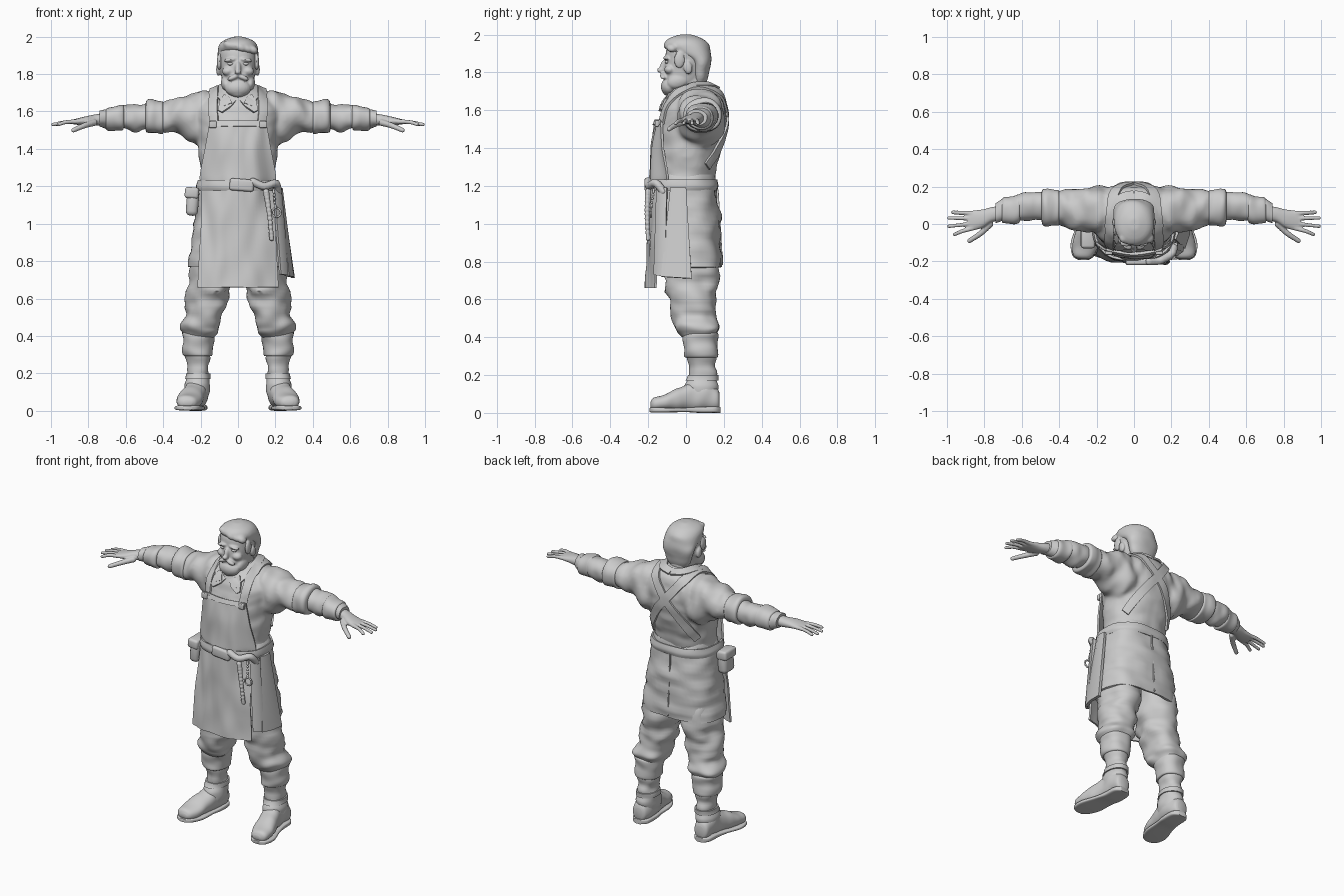
import bpy, bmesh, math
from mathutils import Vector, Matrix, Euler, noise

if "Cube" in bpy.data.objects:
    bpy.data.objects.remove(bpy.data.objects["Cube"])

grey = bpy.data.materials.new("plain_grey")
grey.use_nodes = True
grey.diffuse_color = (.6, .6, .6, 1)
grey.node_tree.nodes["Principled BSDF"].inputs["Base Color"].default_value = grey.diffuse_color
parts = []


def add(name, bm):
    bmesh.ops.recalc_face_normals(bm, faces=bm.faces)
    mesh = bpy.data.meshes.new(name)
    bm.to_mesh(mesh)
    bm.free()
    obj = bpy.data.objects.new(name, mesh)
    bpy.context.collection.objects.link(obj)
    parts.append(obj)
    return obj


def modify(obj, kind, **settings):
    mod = obj.modifiers.new(kind.title(), kind)
    for key, value in settings.items():
        setattr(mod, key, value)
    return obj


def mirror(obj):
    return modify(obj, "MIRROR", use_mirror_merge=False)


def spline(rows, steps):
    """Smooth rows of numbers into a denser list."""
    rows = [Vector(r) for r in rows]
    ends = [rows[0]] + rows + [rows[-1]]
    out = []
    for p, q, r, s in zip(ends, ends[1:], ends[2:], ends[3:]):
        for i in range(steps):
            t = i / steps
            m, k = (r - p) / 2, (s - q) / 2
            h = t * t * (3 - 2 * t)
            out.append(q.lerp(r, h) + m * (t * (1 - t) ** 2) - k * (t * t * (1 - t)))
    return out + [rows[-1]]


def loft(name, axis, rows, fold=0, power=2.2, closed=True, n=44, steps=6):
    """Skin rings given as (position, low a, high a, low b, high b)."""
    k = "xyz".index(axis)
    a, b = [i for i in range(3) if i != k]
    bm = bmesh.new()
    rings = []
    for t, a0, a1, b0, b1 in spline(rows, steps):
        ring = []
        for i in range(n):
            ang = math.tau * i / n
            c, s = math.cos(ang), math.sin(ang)
            co = Vector()
            co[k] = t
            co[a] = (a0 + a1) / 2 + (a1 - a0) / 2 * math.copysign(abs(c) ** (2 / power), c)
            co[b] = (b0 + b1) / 2 + (b1 - b0) / 2 * math.copysign(abs(s) ** (2 / power), s)
            freq = Vector((9, 9, 9))
            freq[k] = 18
            push = fold * noise.noise(co * freq)
            co[a] += c * push
            co[b] += s * push
            ring.append(bm.verts.new(co))
        rings.append(ring)
    for low, high in zip(rings, rings[1:]):
        for i in range(n):
            j = (i + 1) % n
            bm.faces.new((low[i], low[j], high[j], high[i]))
    if closed:
        bm.faces.new(rings[0])
        bm.faces.new(rings[-1])
    return add(name, bm)


def ball(name, centre, radii, turn=(0, 0, 0)):
    bm = bmesh.new()
    place = Matrix.LocRotScale(Vector(centre), Euler(turn), Vector(radii))
    bmesh.ops.create_uvsphere(bm, u_segments=24, v_segments=14, radius=1, matrix=place)
    return add(name, bm)


def block(name, centre, size, turn=(0, 0, 0), bevel=.01):
    bm = bmesh.new()
    place = Matrix.LocRotScale(Vector(centre), Euler(turn), Vector(size))
    bmesh.ops.create_cube(bm, size=1, matrix=place)
    return modify(add(name, bm), "BEVEL", width=bevel, segments=3)


def tube(name, points, radius, tip=1.0):
    """Round bar through points with domed ends."""
    bm = bmesh.new()
    path = spline(points, 6)
    for i, p in enumerate(path):
        r = radius * (1 + (tip - 1) * i / (len(path) - 1))
        bmesh.ops.create_icosphere(bm, subdivisions=2, radius=r, matrix=Matrix.Translation(p))
    return modify(add(name, bm), "REMESH", mode="VOXEL", voxel_size=radius / 3, use_smooth_shade=True)


def sheet(name, rows, thick=.012):
    """Thin cloth from rows of points."""
    bm = bmesh.new()
    grid = [[bm.verts.new(p) for p in row] for row in rows]
    for r, s in zip(grid, grid[1:]):
        for i in range(len(r) - 1):
            bm.faces.new((r[i], r[i + 1], s[i + 1], s[i]))
    return modify(add(name, bm), "SOLIDIFY", thickness=thick, offset=0)


def ribbon(name, points, width, centre=(0, .03, 1.45)):
    """Flat band lying around a centre."""
    path = spline(points, 6)
    rows = []
    for i, p in enumerate(path):
        along = path[min(i + 1, len(path) - 1)] - path[max(i - 1, 0)]
        side = along.cross(p - Vector(centre)).normalized() * width / 2
        rows.append([p + side * u for u in (-1, -.5, 0, .5, 1)])
    return sheet(name, rows)


def fuse(objs, voxel, rounds, both=False):
    """Merge parts into one soft skin."""
    with bpy.context.temp_override(active_object=objs[0], object=objs[0],
                                   selected_objects=objs, selected_editable_objects=objs):
        bpy.ops.object.join()
    for o in objs[1:]:
        parts.remove(o)
    if both:
        mirror(objs[0])
    modify(objs[0], "REMESH", mode="VOXEL", voxel_size=voxel, use_smooth_shade=True)
    return modify(objs[0], "SMOOTH", factor=.5, iterations=rounds)


# Head: face, nose, brow, beard, ears and neck in one skin
skull = loft("head", "z", [(1.7, -.05, .05, -.1, .02), (1.75, -.08, .08, -.115, .08),
    (1.82, -.093, .093, -.115, .11), (1.87, -.1, .1, -.11, .12), (1.93, -.1, .1, -.1, .12),
    (1.97, -.07, .07, -.06, .09), (1.985, -.03, .03, -.02, .04)])
neck = loft("neck", "z", [(1.6, -.09, .09, -.04, .14), (1.7, -.075, .075, -.05, .115),
    (1.8, -.075, .075, -.04, .11)])
face = [skull, neck, ball("nose", (0, -.118, 1.833), (.016, .02, .04), (-.35, 0, 0)),
        ball("nose_tip", (0, -.134, 1.812), (.018, .02, .014)),
        ball("beard", (0, -.088, 1.725), (.07, .045, .048)),
        ball("chin_beard", (0, -.095, 1.705), (.045, .03, .03))]
for s in (-1, 1):
    face += [ball("brow", (s * .042, -.103, 1.876), (.036, .018, .01), (0, s * .15, 0)),
             ball("cheek", (s * .052, -.085, 1.815), (.034, .03, .025)),
             ball("moustache", (s * .026, -.12, 1.782), (.034, .018, .013), (0, s * .4, 0)),
             ball("jaw_beard", (s * .065, -.04, 1.755), (.026, .06, .04), (.3, 0, 0)),
             ball("ear", (s * .104, .01, 1.825), (.013, .024, .035), (.2, 0, 0))]
fuse(face, .006, 2)
mirror(ball("eye", (.04, -.1, 1.855), (.017, .012, .009)))

# Hair cap with swept locks
hair = [loft("hair", "z", [(1.73, -.06, .06, .04, .1), (1.79, -.092, .092, .035, .122),
    (1.86, -.108, .108, .02, .132), (1.91, -.112, .112, -.07, .132), (1.95, -.103, .103, -.112, .12),
    (1.98, -.075, .075, -.09, .085), (2.0, -.025, .025, -.03, .03)], fold=.006)]
for i in range(5):
    hair.append(ball("lock", (-.05 + i * .032, -.09 + abs(i - 2) * .008, 1.955 - i * .006),
                     (.032, .03, .022), (0, .5, 0)))
for s in (-1, 1):
    hair.append(ball("sideburn", (s * .1, -.035, 1.865), (.013, .03, .045)))
fuse(hair, .008, 2)

# Shirt: body and sleeves in one skin
body = loft("shirt", "z", [(1.18, -.2, .2, -.15, .14), (1.26, -.195, .195, -.15, .15),
    (1.4, -.21, .21, -.155, .19), (1.52, -.22, .22, -.15, .21), (1.6, -.225, .225, -.13, .21),
    (1.67, -.18, .18, -.1, .2), (1.72, -.11, .11, -.06, .16), (1.74, -.08, .08, -.04, .13)], fold=.012)
sleeve = loft("sleeve", "x", [(.06, -.05, .19, 1.4, 1.72), (.17, -.05, .2, 1.4, 1.715),
    (.25, -.045, .195, 1.44, 1.695), (.34, -.025, .185, 1.485, 1.665), (.42, -.005, .18, 1.49, 1.655),
    (.47, .005, .18, 1.495, 1.65)], fold=.022)
shirt = fuse([body, sleeve], .011, 5, both=True)
mirror(loft("sleeve_cuff", "x", [(.4, .01, .165, 1.5, 1.64), (.405, -.012, .185, 1.48, 1.66),
    (.44, -.01, .185, 1.483, 1.66), (.485, -.005, .187, 1.48, 1.658), (.495, .02, .165, 1.5, 1.635)],
    fold=.012))
mirror(loft("forearm", "x", [(.46, .02, .165, 1.5, 1.64), (.54, .015, .17, 1.495, 1.638),
    (.62, .018, .16, 1.505, 1.635), (.7, .01, .135, 1.512, 1.615), (.74, .01, .115, 1.52, 1.6)], fold=.016))
mirror(loft("wrist_cuff", "x", [(.61, .02, .14, 1.52, 1.62), (.617, .005, .16, 1.495, 1.638),
    (.66, .003, .15, 1.5, 1.63), (.7, .0, .14, 1.503, 1.62), (.707, .02, .11, 1.52, 1.6)], fold=.01))

# Hands
hand = [loft("hand", "x", [(.7, .02, .1, 1.525, 1.595), (.76, .01, .09, 1.525, 1.585),
    (.81, -.02, .078, 1.525, 1.575), (.87, -.035, .07, 1.53, 1.56), (.89, -.02, .055, 1.535, 1.555)])]
for root, end, reach in ((.057, .063, .97), (.03, .032, .99), (.003, -.012, .99), (-.022, -.056, .96)):
    hand.append(tube("finger", [(.86, root, 1.546), (.92, (root + end) / 2, 1.543), (reach, end, 1.53)], .0135, .75))
hand.append(tube("thumb", [(.77, .0, 1.54), (.82, -.05, 1.525), (.88, -.09, 1.5)], .019, .7))
for o in hand[1:]:
    o.modifiers.clear()
fuse(hand, .005, 3, both=True)

# Collar
mirror(ribbon("collar", [(0, .155, 1.725), (.07, .135, 1.735), (.105, .05, 1.735),
    (.1, -.04, 1.705), (.07, -.1, 1.665), (.055, -.125, 1.635)], .05))
mirror(sheet("collar_point", [[(.012, -.105, 1.655), (.075, -.085, 1.69)],
    [(.04, -.132, 1.625), (.1, -.11, 1.65)], [(.085, -.14, 1.595), (.105, -.13, 1.605)]]))

# Coat skirt with an open hem
skirt = loft("coat_skirt", "z", [(1.26, -.19, .19, -.145, .145), (1.2, -.21, .21, -.155, .155),
    (1.05, -.228, .228, -.16, .178), (.9, -.25, .25, -.16, .188), (.77, -.268, .268, -.155, .19)],
    fold=.016, power=2.5, closed=False)
modify(skirt, "SOLIDIFY", thickness=.012)
block("back_seam", (0, .178, .98), (.008, .012, .4), (.06, 0, 0), .002)

# Apron with soft folds
rows = []
for z, half, front, curve in spline([(1.54, .15, -.158, .025), (1.4, .175, -.182, .06),
        (1.26, .2, -.19, .09), (1.2, .195, -.192, .09), (1.05, .195, -.195, .06),
        (.85, .205, -.2, .045), (.66, .215, -.21, .045)], 8):
    rows.append([(half * u, front + curve * u * u + .014 * noise.noise(Vector((u * 3, z * 5, 2))), z)
                 for u in [i / 12 - 1 for i in range(25)]])
sheet("apron", rows)
ribbon("bib_hem", [(-.15, -.142, 1.535), (0, -.166, 1.535), (.15, -.142, 1.535)], .03)

# Shoulder straps crossing the back
for s, name in ((1, "left_strap"), (-1, "right_strap")):
    strap = ribbon(name, [(s * .135, -.15, 1.53), (s * .14, -.12, 1.63), (s * .135, -.05, 1.7),
        (s * .12, .06, 1.72), (s * .1, .16, 1.69), (s * .03, .21, 1.6), (-s * .09, .2, 1.45),
        (-s * .18, .13, 1.3)], .055)
    modify(strap, "SHRINKWRAP", target=shirt, wrap_mode="ABOVE_SURFACE", offset=.008)
    strap.modifiers.move(1, 0)
    block("strap_buckle", (s * .135, -.155, 1.53), (.04, .02, .035), bevel=.005)

# Belt, knot and buckle
belt = loft("belt", "z", [(1.175, -.216, .216, -.195, .165), (1.2, -.222, .222, -.202, .17),
    (1.235, -.214, .214, -.197, .163)], fold=.006, power=2.5, closed=False)
modify(belt, "SOLIDIFY", thickness=.012)
block("buckle_roll", (.02, -.205, 1.207), (.13, .03, .065), (0, .08, 0), .014)
tube("belt_knot", [(.08, -.2, 1.225), (.14, -.195, 1.2), (.2, -.16, 1.215), (.215, -.12, 1.17)], .022)

# Pouch on the belt
block("pouch", (-.243, -.07, 1.115), (.065, .11, .145), (0, .08, 0), .025)
block("pouch_flap", (-.247, -.07, 1.165), (.075, .12, .06), (0, .08, 0), .015)

# Tools hanging at the other hip
tube("knife_sheath", [(.15, -.2, 1.17), (.168, -.205, 1.05), (.18, -.2, .92)], .018, .75)
bm = bmesh.new()
turns = [Vector((math.cos(i * .3), 0, math.sin(i * .3))) for i in range(22)]
for d in turns:
    bmesh.ops.create_icosphere(bm, subdivisions=1, radius=.007,
                               matrix=Matrix.Translation(d * .024 + Vector((.205, -.185, 1.06))))
modify(add("key_ring", bm), "REMESH", mode="VOXEL", voxel_size=.003, use_smooth_shade=True)
tube("ring_cord", [(.19, -.17, 1.18), (.2, -.185, 1.085)], .008)

# Hip flaps
for name, top, low in (("front_flap", ((.19, -.15, 1.19), (.225, -.1, 1.19)), ((.225, -.165, .73), (.265, -.11, .72))),
                       ("side_flap", ((.215, -.08, 1.19), (.225, -.0, 1.19)), ((.265, -.13, .72), (.295, .03, .71)))):
    rows = []
    for i in range(9):
        a, b = (Vector(t).lerp(Vector(l), i / 8) for t, l in zip(top, low))
        rows.append([a, a.lerp(b, .5) + Vector((.01, -.006, 0)), b])
    sheet(name, rows, .018)

# Trousers
mirror(loft("trouser_leg", "z", [(.95, -.0, .22, -.11, .15), (.75, .02, .255, -.115, .165),
    (.62, .045, .268, -.095, .16), (.52, .075, .285, -.075, .16), (.455, .09, .302, -.062, .178),
    (.42, .105, .285, -.045, .165), (.39, .13, .27, -.01, .15)], fold=.026))

# Boots
mirror(loft("boot_shaft", "z", [(.41, .14, .28, -.005, .16), (.3, .145, .28, .005, .16),
    (.22, .158, .27, .02, .16), (.15, .155, .275, .0, .165), (.07, .16, .285, -.02, .17)], fold=.016))
mirror(loft("boot_cuff", "z", [(.425, .14, .27, .0, .15), (.418, .122, .292, -.022, .172),
    (.36, .13, .29, -.012, .17), (.3, .132, .288, -.008, .168), (.292, .15, .27, .01, .15)], fold=.012))
mirror(loft("boot_foot", "y", [(-.188, .245, .29, .03, .055), (-.17, .22, .32, .012, .08),
    (-.11, .19, .33, .012, .098), (-.04, .175, .312, .012, .13), (.04, .165, .288, .012, .17),
    (.12, .162, .285, .012, .17), (.165, .18, .27, .015, .13), (.178, .2, .25, .03, .1)], fold=.008))
mirror(loft("boot_sole", "y", [(-.193, .245, .295, .004, .026), (-.17, .213, .328, .002, .03),
    (-.1, .182, .338, .002, .028), (0, .175, .305, .004, .028), (.07, .165, .29, .0, .032),
    (.15, .168, .284, .0, .034), (.183, .2, .255, .0, .032)], power=4))
mirror(loft("ankle_strap", "z", [(.17, .148, .282, -.005, .172), (.2, .15, .28, .01, .17)], fold=.01))

# Finish: settle modifiers, colour and smooth
graph = bpy.context.evaluated_depsgraph_get()
graph.update()
meshes = [bpy.data.meshes.new_from_object(o.evaluated_get(graph)) for o in parts]
for o in bpy.context.view_layer.objects:
    o.select_set(o in parts)
for o, mesh in zip(parts, meshes):
    o.modifiers.clear()
    o.data = mesh
    mesh.materials.clear()
    mesh.materials.append(grey)
bpy.context.view_layer.objects.active = parts[0]
bpy.ops.object.shade_smooth_by_angle(angle=math.radians(50))
